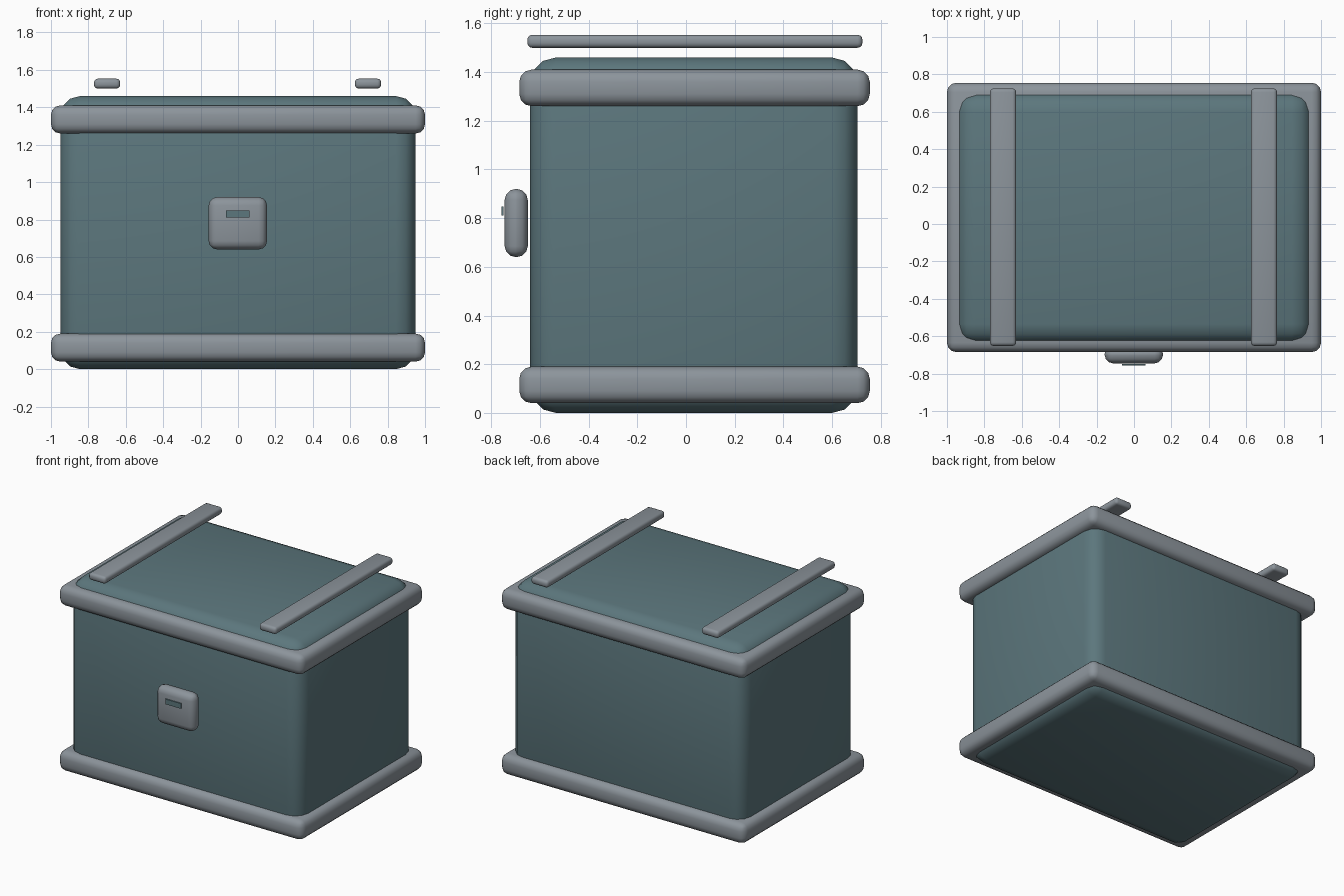
import bpy
import math

cube = bpy.data.objects.get("Cube")
if cube:
    bpy.data.objects.remove(cube, do_unlink=True)


def make_material(name, rgb):
    mat = bpy.data.materials.new(name)
    mat.use_nodes = True
    colour = (*rgb, 1.0)
    mat.diffuse_color = colour
    mat.node_tree.nodes["Principled BSDF"].inputs["Base Color"].default_value = colour
    return mat


teal = make_material("dark teal", (0.107, 0.184, 0.205))
grey = make_material("metal grey", (0.262, 0.296, 0.328))


def rounded_box(name, low, high, radius, mat, segments=3):
    """Box between two corners with rounded edges and smooth shading."""
    bpy.ops.mesh.primitive_cube_add(
        size=1, location=[(a + b) / 2 for a, b in zip(low, high)])
    box = bpy.context.object
    box.name = name
    box.scale = [b - a for a, b in zip(low, high)]
    bpy.ops.object.transform_apply(location=False, rotation=False, scale=True)
    box.data.materials.append(mat)
    if radius:
        bevel = box.modifiers.new("rounded edges", "BEVEL")
        bevel.width = radius
        bevel.segments = segments
        bevel.limit_method = "NONE"
        bpy.ops.object.modifier_apply(modifier=bevel.name)
        bpy.ops.object.shade_smooth_by_angle(angle=math.radians(40))
    return box


# Chest body
rounded_box("chest_body", (-0.95, -0.64, 0), (0.95, 0.705, 1.46), 0.105, teal)

# Rims around the bottom and the top
for name, z in (("bottom_rim", 0.04), ("top_rim", 1.26)):
    rounded_box(name, (-1, -0.685, z), (1, 0.755, z + 0.15), 0.05, grey)

# Straps floating above the lid
for name, x in (("right_strap", -0.70), ("left_strap", 0.695)):
    rounded_box(name, (x - 0.07, -0.652, 1.50), (x + 0.07, 0.725, 1.553),
                0.02, grey)

# Lock plate with its keyhole slot
rounded_box("lock_plate", (-0.157, -0.745, 0.64), (0.155, -0.65, 0.92), 0.045, grey)
rounded_box("keyhole", (-0.065, -0.757, 0.81), (0.062, -0.749, 0.848), 0, teal)
